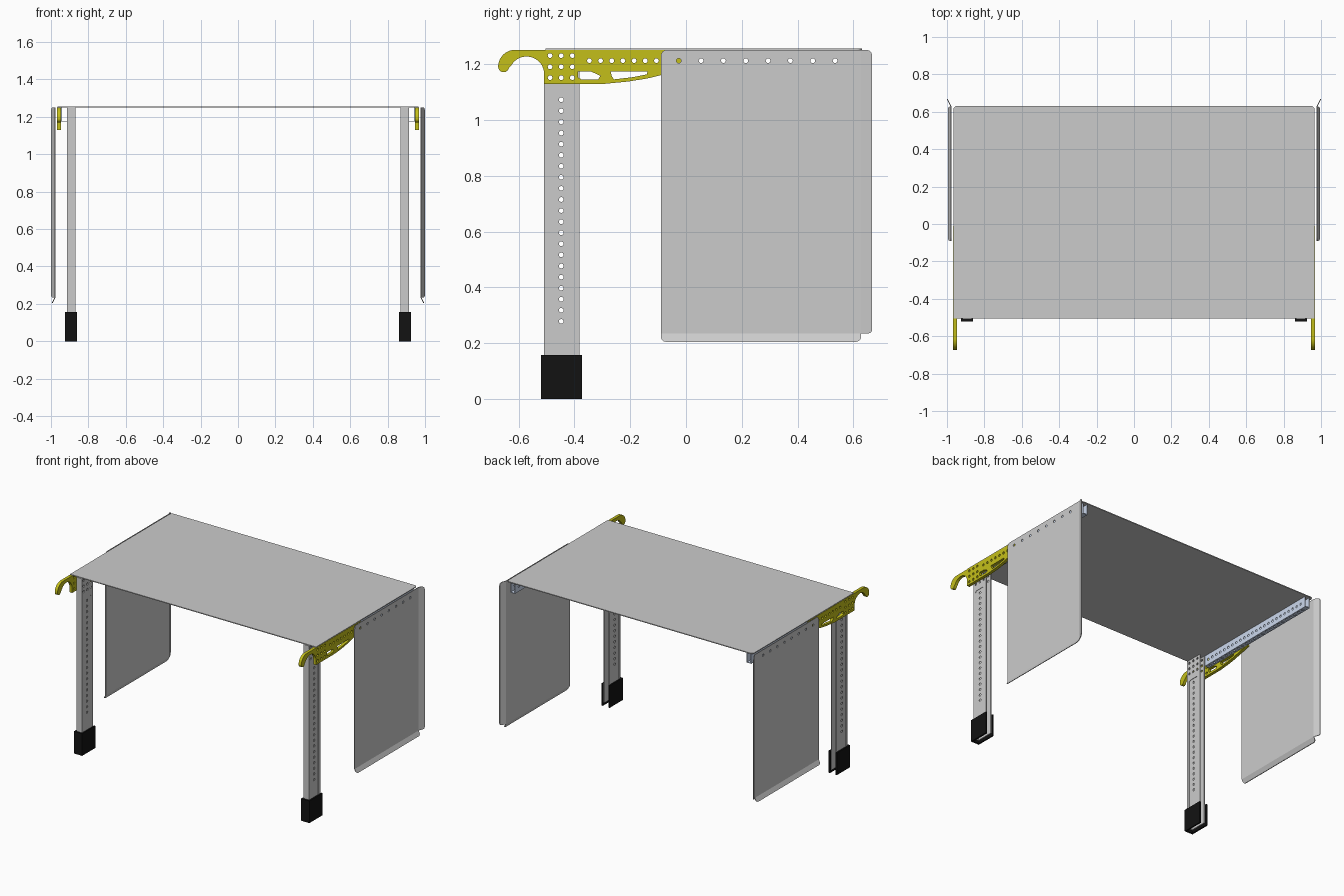
import bpy, bmesh, math
from mathutils import Matrix

if "Cube" in bpy.data.objects:
    bpy.data.objects.remove(bpy.data.objects["Cube"])

# local (u, v, depth) -> world: side plates lie in yz, flat plates in xy
SIDE = Matrix(((0, 0, 1, 0), (1, 0, 0, 0), (0, 1, 0, 0), (0, 0, 0, 1)))
FLAT = Matrix.Identity(4)


def material(name, rgb):
    m = bpy.data.materials.new(name)
    m.diffuse_color = (*rgb, 1)
    m.use_nodes = True
    m.node_tree.nodes["Principled BSDF"].inputs["Base Color"].default_value = m.diffuse_color
    return m


YELLOW = material("yellow", (0.55, 0.52, 0.01))
BLACK = material("black", (0.006, 0.006, 0.006))
PALE = material("pale_blue", (0.6, 0.69, 0.85))


def arc(cx, cy, r, a0, a1, n=6):
    return [(cx + r * math.cos(math.radians(a0 + (a1 - a0) * i / n)),
             cy + r * math.sin(math.radians(a0 + (a1 - a0) * i / n))) for i in range(n + 1)]


def hole(u, v, r=0.0085):
    return arc(u, v, r, 0, 360, 14)[:-1]


def rect(u0, u1, v0, v1, r=(0, 0, 0, 0)):
    """Rectangle with corner radii: low-low, high-low, high-high, low-high."""
    pts = []
    for i, (u, v, su, sv) in enumerate(((u0, v0, 1, 1), (u1, v0, -1, 1), (u1, v1, -1, -1), (u0, v1, 1, -1))):
        if r[i]:
            pts += arc(u + su * r[i], v + sv * r[i], r[i], 180 + 90 * i, 270 + 90 * i)
        else:
            pts.append((u, v))
    return pts


def plate(name, outline, d0, d1, holes=(), frame=SIDE, mat=None, mirror=True, bend=None):
    """Flat sheet between depths d0 and d1 with cut-outs, optionally mirrored in x."""
    cu = bpy.data.curves.new(name, 'CURVE')
    cu.dimensions = '2D'
    cu.fill_mode = 'BOTH'
    cu.extrude = (d1 - d0) / 2
    for loop in [outline, *holes]:
        sp = cu.splines.new('POLY')
        sp.points.add(len(loop) - 1)
        for p, (u, v) in zip(sp.points, loop):
            p.co = (u, v, 0, 1)
        sp.use_cyclic_u = True
    tmp = bpy.data.objects.new(name + "_curve", cu)
    me = bpy.data.meshes.new_from_object(tmp)
    bpy.data.objects.remove(tmp)
    bpy.data.curves.remove(cu)
    me.name = name
    me.transform(frame @ Matrix.Translation((0, 0, (d0 + d1) / 2)))
    bm = bmesh.new()
    bm.from_mesh(me)
    bmesh.ops.remove_doubles(bm, verts=bm.verts, dist=1e-5)
    bmesh.ops.recalc_face_normals(bm, faces=bm.faces)
    if bend:
        for v in bm.verts:
            v.co.x += bend(v.co)
    bm.to_mesh(me)
    bm.free()
    me.shade_smooth()
    me.set_sharp_from_angle(angle=math.radians(35))
    me.materials.clear()
    if mat:
        me.materials.append(mat)
    ob = bpy.data.objects.new(name, me)
    bpy.context.collection.objects.link(ob)
    if mirror:
        ob.modifiers.new("mirror", 'MIRROR').use_mirror_merge = False
    return ob


# table top
plate("table_top", rect(-0.966, 0.966, -0.504, 0.631, (0, 0, 0.02, 0.02)), 1.25, 1.256,
      frame=FLAT, mirror=False)

# side panels with outward bent lips
plate("side_panel", rect(-0.09, 0.627, 0.235, 1.251, (0, 0, 0, 0.022)), 0.975, 0.98,
      [hole(-0.026 + 0.08 * i, 1.212) for i in range(8)])
plate("panel_back_lip", rect(0.627, 0.667, 0.235, 1.251, (0, 0.015, 0.022, 0)), 0.975, 0.98,
      bend=lambda c: (c.y - 0.627) * 0.5)
plate("panel_bottom_lip", rect(-0.09, 0.627, 0.205, 0.235, (0.018, 0.018, 0, 0)), 0.975, 0.98,
      bend=lambda c: (0.235 - c.z) * 0.5)

# hole patterns shared by legs, brackets and rails
grid = [hole(y, z) for y in (-0.487, -0.447, -0.407) for z in (1.23, 1.19, 1.151)]
bracket_holes = [hole(-0.346 + 0.04 * i, 1.212) for i in range(8)]
rail_holes = [hole(-0.346 + 0.04 * i, 1.212) for i in range(24)]

# hook brackets
hook = [(-0.508, 1.129), (-0.293, 1.129), (-0.21, 1.137), (-0.14, 1.148), (-0.09, 1.16),
        (-0.01, 1.178), (-0.01, 1.25)]
hook += arc(-0.612, 1.19, 0.061, 90, 180, 12)
hook += arc(-0.6535, 1.19, 0.0195, 180, 350, 10)
hook += arc(-0.571, 1.164, 0.063, 150, 0, 16)
cut_a = [(-0.386, 1.173), (-0.34, 1.173), (-0.307, 1.158), (-0.314, 1.145), (-0.375, 1.145), (-0.386, 1.152)]
cut_b = [(-0.27, 1.173), (-0.138, 1.173), (-0.14, 1.163), (-0.19, 1.153), (-0.258, 1.145), (-0.266, 1.157)]
plate("hook_bracket", hook, 0.947, 0.968, grid + bracket_holes + [cut_a, cut_b], mat=YELLOW)

# perforated rails under the table top
for name, x in (("rail_inner_wall", 0.91), ("rail_outer_wall", 0.942)):
    plate(name, rect(-0.38, 0.62, 1.175, 1.25), x, x + 0.004, rail_holes, mat=PALE)
plate("rail_bottom", rect(0.914, 0.942, -0.38, 0.62), 1.175, 1.179,
      [hole(0.928, -0.346 + 0.04 * i) for i in range(24)], frame=FLAT, mat=PALE)

# legs: U channels open to the back, walls with a recessed strip of holes
wall = rect(-0.508, -0.382, 0.02, 1.25)
strip = rect(-0.49, -0.404, 0.06, 1.1, (0.015,) * 4)
leg_holes = [hole(-0.447, 0.278 + 0.0397 * i) for i in range(21)]
for name, core, skin in (("leg_outer_wall", 0.907, 0.911), ("leg_inner_wall", 0.873, 0.87)):
    plate(name, wall, core, core + 0.004, grid + leg_holes)
    plate(name + "_skin", wall, skin, skin + 0.003, grid + [strip])
plate("leg_front_web", rect(0.877, 0.907, -0.508, -0.502), 0.02, 1.25, frame=FLAT)

# rubber feet: U sleeves open to the back
foot = [(0.86, -0.52), (0.925, -0.52), (0.925, -0.372), (0.914, -0.372),
        (0.914, -0.508), (0.87, -0.508), (0.87, -0.372), (0.86, -0.372)]
plate("foot", foot, 0, 0.157, frame=FLAT, mat=BLACK)
